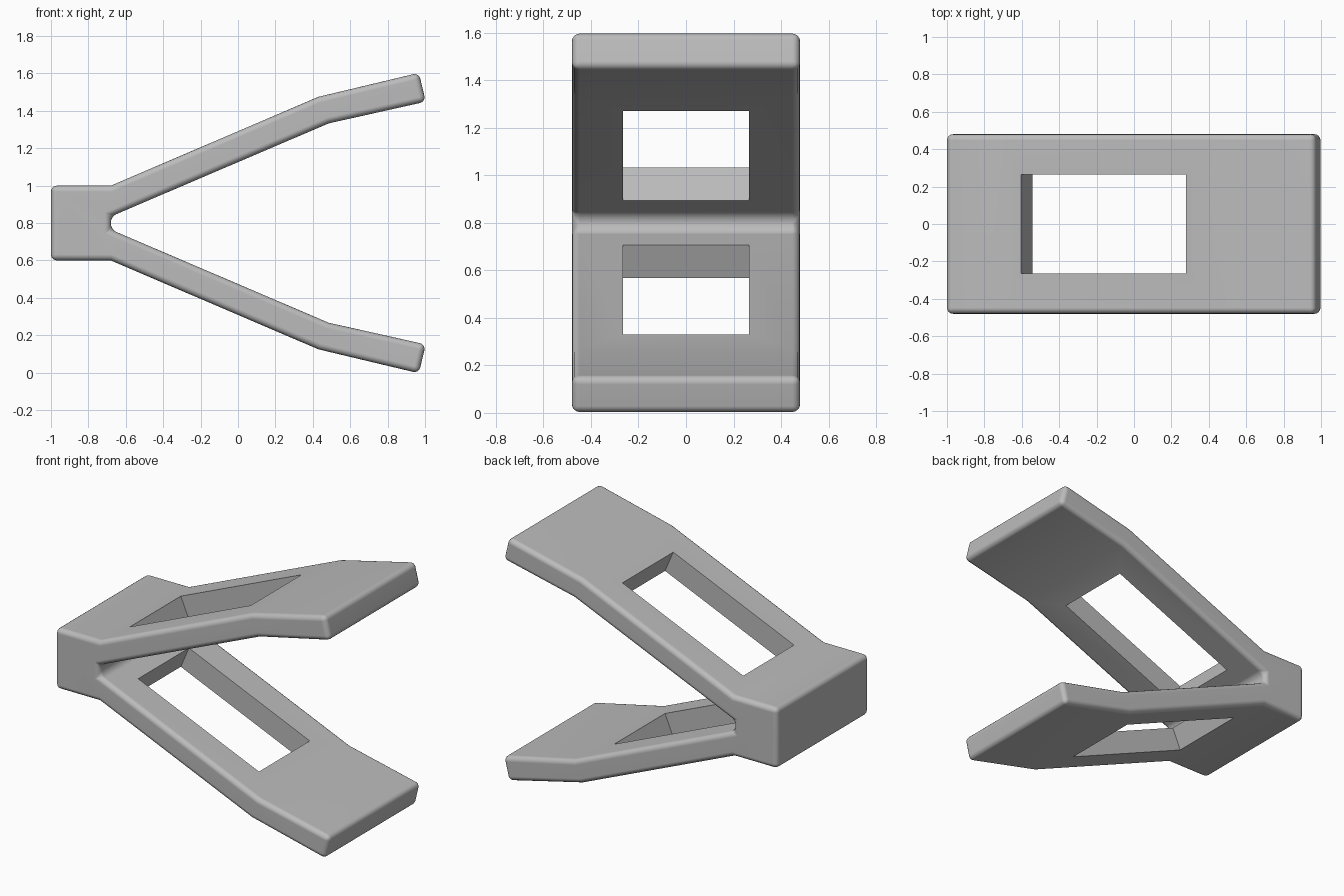
import bpy, bmesh
from math import atan2
from mathutils import Matrix, Vector

cube = bpy.data.objects.get("Cube")
if cube:
    bpy.data.objects.remove(cube, do_unlink=True)

MID_Z = 0.8
HALF_DEPTH = 0.48

grey = bpy.data.materials.new("light grey")
grey.use_nodes = True
grey.diffuse_color = (0.5, 0.5, 0.5, 1)
grey.node_tree.nodes["Principled BSDF"].inputs["Base Color"].default_value = (0.5, 0.5, 0.5, 1)


def add_object(name, bm):
    bmesh.ops.recalc_face_normals(bm, faces=bm.faces)
    mesh = bpy.data.meshes.new(name)
    bm.to_mesh(mesh)
    bm.free()
    mesh.materials.append(grey)
    ob = bpy.data.objects.new(name, mesh)
    bpy.context.collection.objects.link(ob)
    return ob


# Upper half of the side profile, mirrored about the middle height
upper = [(-1.0, 0.2), (-0.68, 0.2), (0.43, 0.675), (0.967, 0.803),
         (1.004, 0.649), (0.485, 0.533), (-0.68, 0.035)]
profile = upper + [(x, -z) for x, z in reversed(upper)]

# Hinge block with two bent arms
bm = bmesh.new()
face = bm.faces.new([bm.verts.new((x, -HALF_DEPTH, MID_Z + z)) for x, z in profile])
extruded = bmesh.ops.extrude_face_region(bm, geom=[face])
bmesh.ops.translate(bm, vec=(0, 2 * HALF_DEPTH, 0),
                    verts=[v for v in extruded["geom"] if isinstance(v, bmesh.types.BMVert)])
clip = add_object("clip_body", bm)

bevel = clip.modifiers.new("rounded_edges", "BEVEL")
bevel.width = 0.032
bevel.segments = 4
bevel.limit_method = "ANGLE"
bevel.angle_limit = 0.6

# Rectangular windows cut square through each arm
slope = atan2(0.475, 1.11)
for name, side in (("upper_window_cutter", 1), ("lower_window_cutter", -1)):
    bm = bmesh.new()
    bmesh.ops.create_cube(bm, size=1)
    turn = Matrix.Rotation(-slope * side, 4, "Y")
    place = Matrix.Translation(Vector((-0.135, 0, MID_Z + side * 0.358)))
    bm.transform(place @ turn @ Matrix.Diagonal((0.959, 0.53, 0.24, 1)))
    cutter = add_object(name, bm)
    cutter.hide_render = True
    cutter.hide_viewport = False
    cut = clip.modifiers.new(name, "BOOLEAN")
    cut.operation = "DIFFERENCE"
    cut.solver = "EXACT"
    cut.object = cutter

# Apply the modifiers, drop the cutters and smooth the rounded edges
bpy.ops.object.select_all(action="DESELECT")
clip.select_set(True)
bpy.context.view_layer.objects.active = clip
for modifier in list(clip.modifiers):
    helper = modifier.object if modifier.type == "BOOLEAN" else None
    bpy.ops.object.modifier_apply(modifier=modifier.name)
    if helper:
        bpy.data.objects.remove(helper, do_unlink=True)
bpy.ops.object.shade_smooth_by_angle(angle=0.6)
weighted = clip.modifiers.new("even_shading", "WEIGHTED_NORMAL")
weighted.keep_sharp = True
